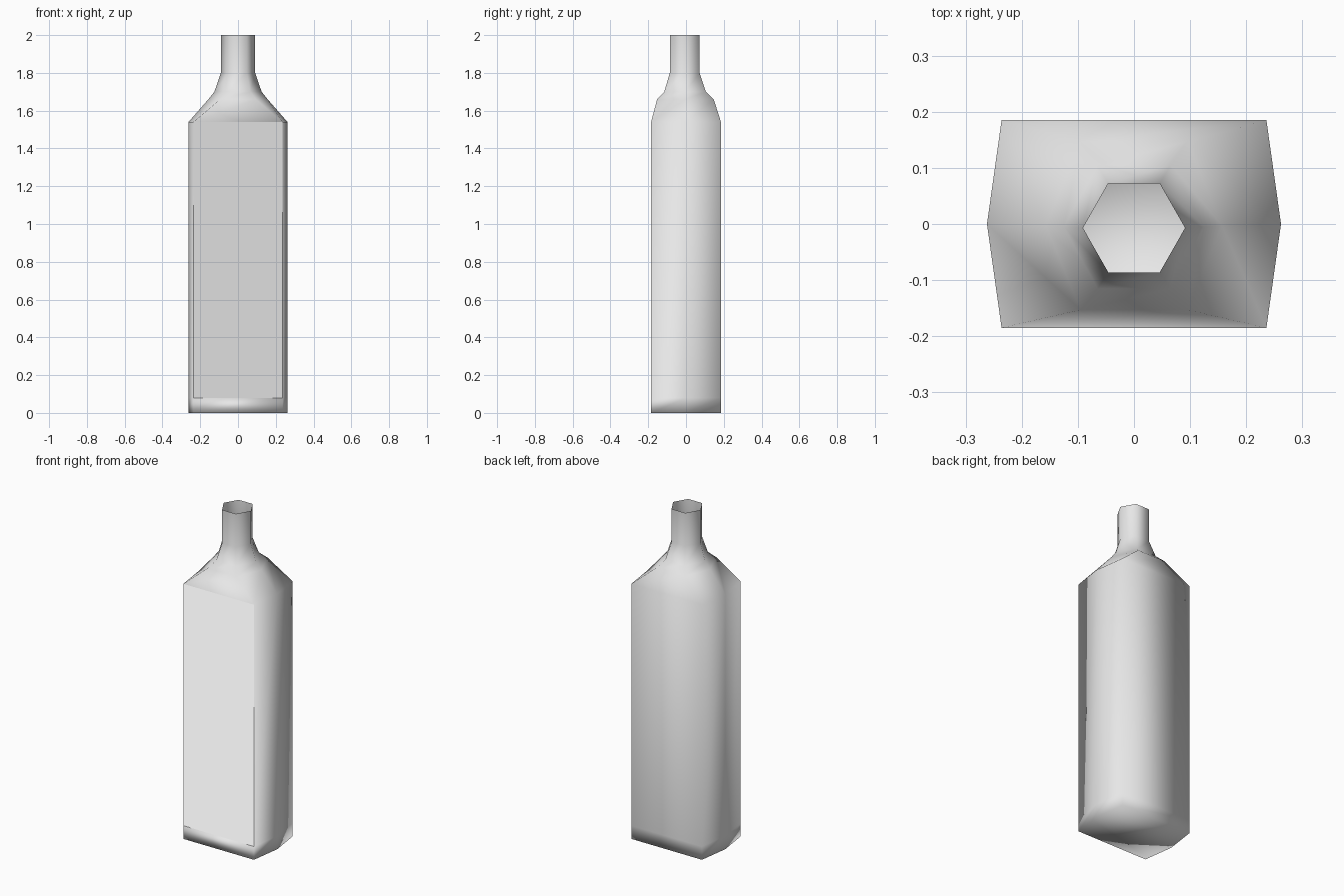
import bpy
import bmesh

cube = bpy.data.objects.get("Cube")
if cube:
    bpy.data.objects.remove(cube, do_unlink=True)

# One plain grey for the whole bottle
grey = bpy.data.materials.new("light_grey")
grey.use_nodes = True
colour = (0.8, 0.8, 0.8, 1.0)
grey.diffuse_color = colour
grey.node_tree.nodes["Principled BSDF"].inputs["Base Color"].default_value = colour


def hexagon(bm, z, point_x, corner_x, depth, shift):
    """Six-sided ring: a point on each side, flat front and back."""
    outline = [(point_x, 0), (corner_x, depth), (-corner_x, depth),
               (-point_x, 0), (-corner_x, -depth), (corner_x, -depth)]
    return [bm.verts.new((x, y + shift, z)) for x, y in outline]


def bridge(bm, lower, upper):
    """Join two rings with side faces."""
    faces = []
    for i in range(len(lower)):
        j = (i + 1) % len(lower)
        faces.append(bm.faces.new((lower[i], lower[j], upper[j], upper[i])))
    return faces


# Height, side point, corner half width, half depth, y shift
profile = [
    (0.00, 0.262, 0.236, 0.185, 0.0),     # base
    (0.08, 0.262, 0.236, 0.185, 0.0),     # base edge loop
    (1.54, 0.262, 0.236, 0.185, 0.0),     # top of the body
    (1.66, 0.157, 0.095, 0.150, -0.003),  # shoulder
    (1.70, 0.125, 0.065, 0.110, -0.005),  # foot of the neck
    (1.80, 0.091, 0.046, 0.079, -0.007),  # neck
    (2.00, 0.091, 0.046, 0.079, -0.007),  # open rim
]

bm = bmesh.new()
rings = [hexagon(bm, *row) for row in profile]
walls = [bridge(bm, low, high) for low, high in zip(rings, rings[1:])]
bm.faces.new(list(reversed(rings[0])))

# Flat label panel set into the front of the body
front = min(walls[1], key=lambda f: f.calc_center_median().y)
bmesh.ops.inset_region(bm, faces=[front], thickness=0.04, depth=0)

for face in bm.faces:
    face.smooth = True

mesh = bpy.data.meshes.new("bottle")
bm.to_mesh(mesh)
bm.free()
mesh.materials.append(grey)
bottle = bpy.data.objects.new("bottle", mesh)
bpy.context.collection.objects.link(bottle)
